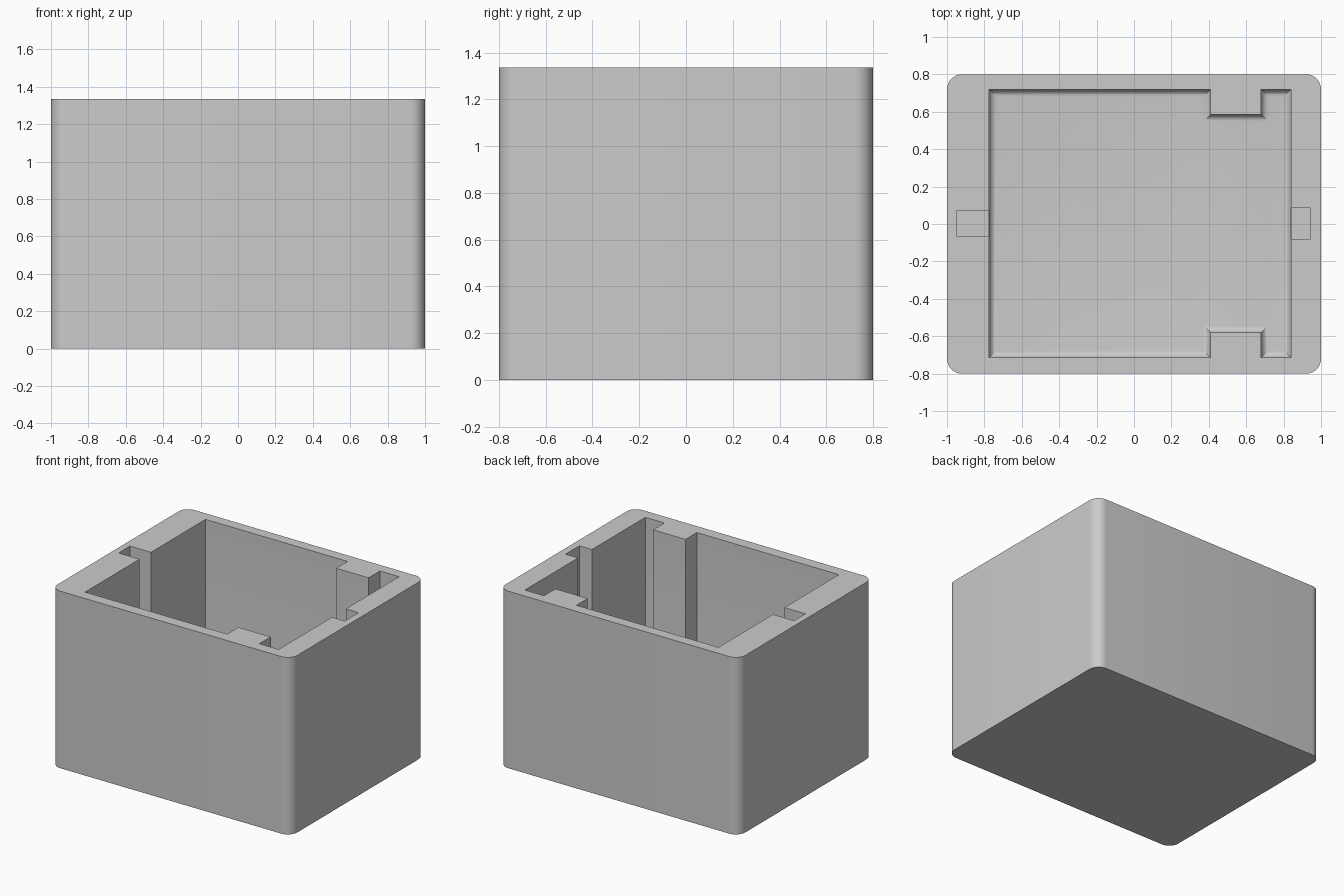
import bpy
import bmesh
import math

default = bpy.data.objects.get("Cube")
if default:
    bpy.data.objects.remove(default, do_unlink=True)

WIDTH, DEPTH, HEIGHT = 2.0, 1.6, 1.335
FLOOR, FILLET = 0.08, 0.04
CORNER_RADIUS = 0.08
ABOVE = HEIGHT + 0.2

grey = bpy.data.materials.new("matte grey")
grey.use_nodes = True
colour = (0.6, 0.6, 0.6, 1)
grey.diffuse_color = colour
grey.node_tree.nodes["Principled BSDF"].inputs["Base Color"].default_value = colour


def prism(name, outline, z0, z1, pick_edge=None, radius=0.0, segments=6):
    """Extrude a flat outline upward and round the edges chosen by a rule."""
    bm = bmesh.new()
    base = bm.faces.new([bm.verts.new((x, y, z0)) for x, y in outline])
    top = bmesh.ops.extrude_face_region(bm, geom=[base], use_keep_orig=True)
    bmesh.ops.translate(bm, vec=(0, 0, z1 - z0),
                        verts=[g for g in top["geom"] if isinstance(g, bmesh.types.BMVert)])
    bmesh.ops.recalc_face_normals(bm, faces=bm.faces)
    if pick_edge:
        bmesh.ops.bevel(bm, geom=[e for e in bm.edges if pick_edge(e)],
                        offset=radius, segments=segments, profile=0.5, affect='EDGES')
        bmesh.ops.recalc_face_normals(bm, faces=bm.faces)
    mesh = bpy.data.meshes.new(name)
    bm.to_mesh(mesh)
    bm.free()
    mesh.materials.append(grey)
    obj = bpy.data.objects.new(name, mesh)
    bpy.context.collection.objects.link(obj)
    return obj


def rectangle(x0, x1, y0, y1):
    return [(x0, y0), (x1, y0), (x1, y1), (x0, y1)]


def carve(body, cutter):
    """Subtract the cutter from the body, then discard it."""
    cutter.hide_render = True
    mod = body.modifiers.new("carve", 'BOOLEAN')
    mod.operation = 'DIFFERENCE'
    mod.solver = 'EXACT'
    mod.object = cutter
    bpy.ops.object.select_all(action='DESELECT')
    bpy.context.view_layer.objects.active = body
    body.select_set(True)
    bpy.ops.object.modifier_apply(modifier=mod.name)
    bpy.data.objects.remove(cutter, do_unlink=True)


def is_vertical(edge):
    a, b = edge.verts
    return abs(a.co.z - b.co.z) > 0.5


def is_at_floor(edge):
    return all(v.co.z < FLOOR + 0.001 for v in edge.verts)


# Outer block with rounded upright corners
box = prism("open_box", rectangle(-WIDTH / 2, WIDTH / 2, -DEPTH / 2, DEPTH / 2),
            0, HEIGHT, is_vertical, CORNER_RADIUS, 8)

# Main pocket, leaving a rib on the front and back walls, filleted at the floor
left, right, front, back = -0.775, 0.84, -0.715, 0.72
rib_a, rib_b, rib_depth = 0.41, 0.68, 0.135
pocket = [(left, front), (rib_a, front), (rib_a, front + rib_depth),
          (rib_b, front + rib_depth), (rib_b, front), (right, front),
          (right, back), (rib_b, back), (rib_b, back - rib_depth),
          (rib_a, back - rib_depth), (rib_a, back), (left, back)]
carve(box, prism("pocket_cutter", pocket, FLOOR, ABOVE, is_at_floor, FILLET))

# Upright slots in the two end walls
slot_floor = FLOOR + FILLET + 0.01
for x0, x1, y0, y1 in ((-0.95, -0.7, -0.065, 0.07), (0.76, 0.945, -0.08, 0.085)):
    carve(box, prism("slot_cutter", rectangle(x0, x1, y0, y1), slot_floor, ABOVE))

# Smooth the rounded corners and fillets, keep the rest crisp
bpy.ops.object.select_all(action='DESELECT')
box.select_set(True)
bpy.context.view_layer.objects.active = box
bpy.ops.object.shade_smooth_by_angle(angle=math.radians(30))
